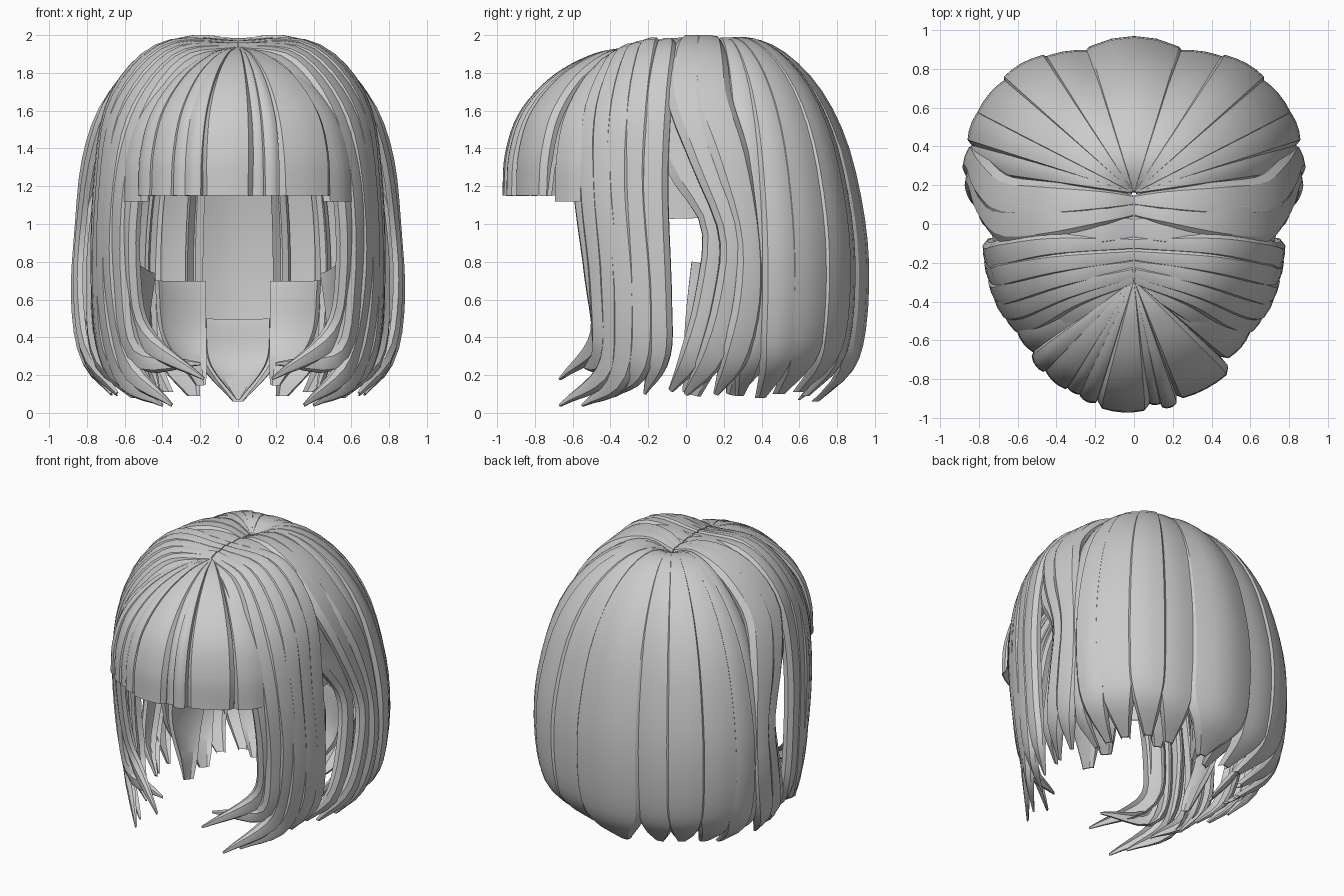
import bpy, bmesh, math
from mathutils import Vector as V

if "Cube" in bpy.data.objects:
    bpy.data.objects.remove(bpy.data.objects["Cube"])


def spline(pts, n):
    """Catmull-Rom samples through control points of any size"""
    p = [V(q) for q in pts]
    p = [2 * p[0] - p[1]] + p + [2 * p[-1] - p[-2]]
    out = []
    for i in range(n + 1):
        u = i / n * (len(p) - 3)
        k = min(int(u), len(p) - 4)
        t = u - k
        a, b, c, d = p[k:k + 4]
        out.append(0.5 * (2 * b + (c - a) * t + (2 * a - 5 * b + 4 * c - d) * t * t
                          + (3 * b - a - 3 * c + d) * t ** 3))
    return out


def outward(p):
    """Approximate head normal"""
    return V((p.x / 0.7, p.y / 0.85, max(0, p.z - 1.1) * 1.1 + 0.001)).normalized()


def solid(name, rows, thick, mirror=False):
    """Closed lock of hair from rows of outer points, thickened inward"""
    bm = bmesh.new()
    n, rings = len(rows), []
    for i, row in enumerate(rows):
        th = thick * min(1, 0.25 + (n - 1 - i) / (n * 0.25))
        inner = [p - outward(p) * th for p in reversed(row)]
        rings.append([bm.verts.new(p) for p in row + inner])
    m = len(rings[0])
    for a, b in zip(rings, rings[1:]):
        for j in range(m):
            bm.faces.new((a[j], a[(j + 1) % m], b[(j + 1) % m], b[j]))
    bm.faces.new(rings[0])
    bm.faces.new(rings[-1])
    bmesh.ops.recalc_face_normals(bm, faces=bm.faces)
    me = bpy.data.meshes.new(name)
    bm.to_mesh(me)
    bm.free()
    ob = bpy.data.objects.new(name, me)
    bpy.context.collection.objects.link(ob)
    if mirror:
        ob.modifiers.new("mirror", 'MIRROR').use_mirror_merge = False
    bpy.ops.object.select_all(action='DESELECT')
    ob.select_set(True)
    bpy.context.view_layer.objects.active = ob
    bpy.ops.object.shade_smooth_by_angle(angle=math.radians(25))
    return ob


def fan_lock(name, origin, a, b, profile, bulge, tip, mirror=False, dz=0, taper=0.78, thick=0.03, edge=0.03):
    """Lock radiating from origin to outline points a, b, following (fraction, z); bevelled edges"""
    o, a, b = V(origin), V(a), V(b)
    rows, n = [], 26
    out = ((a + b) / 2 - o).normalized()
    for i, q in enumerate(spline(profile, n)):
        t = i / n
        w = 1 if t < taper else 1 - (1 - tip) * ((t - taper) / (1 - taper)) ** 1.6
        row = []
        for s0 in (0, .1, .3, .5, .7, .9, 1):
            s = 0.5 + (s0 - 0.5) * w
            e = a.lerp(b, s) + out * bulge * (4 * s * (1 - s))
            p = o + (e - o) * max(q.x, 0.012)
            p = V((p.x, p.y, q.y + dz * t))
            if s0 in (0, 1):
                p -= outward(p) * edge * min(1, q.x * 2)
            row.append(p)
        rows.append(row)
    return solid(name, rows, thick, mirror)


def path_lock(name, pts, widths, thick=0.03, bulge=0.035, mirror=True, n=28):
    """Lock swept along a path, lying against the head; flat top with bevelled edges"""
    path = spline(pts, n)
    wid = spline([(w, 0) for w in widths], n)
    rows = []
    for i, p in enumerate(path):
        tan = (path[min(i + 1, n)] - path[max(i - 1, 0)]).normalized()
        nor = outward(p)
        side = tan.cross(nor).normalized()
        nor = side.cross(tan).normalized()
        w = max(wid[i].x, 0.012)
        row = [p + side * w * k + nor * bulge * h * min(1, w / 0.12)
               for k, h in ((-.5, 0), (-.33, .85), (0, 1), (.33, .85), (.5, 0))]
        for q in row:
            q.x = max(q.x, 0.003) if mirror else q.x
            q.z = min(max(q.z, 0.0), 2.0)
        rows.append(row)
    return solid(name, rows, thick, mirror)


# Back locks: fan from the crown to the nape
BACK = [(0, 1.93), (.2, 1.985), (.43, 1.92), (.67, 1.73), (.85, 1.45), (.96, 1.09),
        (1, .76), (.975, .42), (.89, .22), (.67, .06)]
crown = (0, .16)
fan_lock("back_lock_centre", crown, (-.29, .885), (.29, .885), BACK, .085, .15)
for i, (a, b, dz) in enumerate([((.2, .895), (.51, .84), .03), ((.44, .88), (.69, .74), .05),
                                ((.63, .77), (.82, .55), .04), ((.77, .62), (.86, .41), .02),
                                ((.82, .44), (.83, .26), .03)]):
    fan_lock("back_lock_%d" % (i + 1), crown, a, b, BACK, .025, .3, True, dz)

# Fringe: straight-cut locks over the forehead
FRINGE = [(0, 1.94), (.3, 1.9), (.62, 1.78), (.87, 1.59), (.98, 1.37), (1, 1.15)]
for i, (a, b, dz) in enumerate([((-.61, -.53), (-.49, -.68), -.03), ((-.53, -.66), (-.45, -.77), 0),
                                ((-.47, -.73), (-.33, -.86), 0), ((-.36, -.81), (-.26, -.88), 0),
                                ((-.29, -.87), (-.18, -.92), 0), ((-.2, -.94), (.09, -.955), 0),
                                ((.06, -.915), (.16, -.905), 0), ((.13, -.94), (.23, -.91), 0),
                                ((.21, -.91), (.51, -.75), 0), ((.46, -.71), (.61, -.53), -.03)]):
    fan_lock("fringe_lock_%d" % (i + 1), (0, -.29), a, b, FRINGE, .025, .93, False, dz, .5, .03, .025)

# Side locks: from the parting down past the cheeks, curling forward
SIDE = [
    [(0, -.29, 1.92), (.24, -.42, 1.84), (.43, -.53, 1.6), (.56, -.54, 1.22), (.58, -.48, .75), (.5, -.46, .4), (.18, -.67, .18)],
    [(0, -.28, 1.93), (.3, -.37, 1.87), (.51, -.48, 1.6), (.61, -.5, 1.2), (.62, -.45, .7), (.54, -.45, .3), (.2, -.58, .26)],
    [(0, -.25, 1.94), (.33, -.33, 1.89), (.57, -.42, 1.6), (.66, -.43, 1.2), (.67, -.39, .7), (.58, -.41, .25), (.35, -.67, .04)],
    [(0, -.21, 1.94), (.36, -.27, 1.91), (.61, -.34, 1.62), (.69, -.36, 1.2), (.7, -.32, .6), (.61, -.35, .2), (.4, -.55, .04)],
    [(0, -.16, 1.95), (.38, -.2, 1.93), (.64, -.25, 1.64), (.71, -.27, 1.2), (.73, -.23, .6), (.67, -.25, .25), (.47, -.38, .09)],
    [(0, -.1, 1.95), (.4, -.11, 1.93), (.65, -.15, 1.66), (.73, -.17, 1.2), (.74, -.15, .6), (.7, -.15, .3), (.58, -.22, .1)],
]
for i, pts in enumerate(SIDE):
    path_lock("side_lock_%d" % (i + 1), pts, (.07, .12, .15, .15, .15, .13, .015))

# Ear locks: sweep back around the ear opening, then forward again
path_lock("ear_lock_outer", [(0, .07, 1.93), (.2, .05, 1.97), (.45, .02, 1.89), (.66, .02, 1.67), (.77, .12, 1.35),
                             (.82, .25, .95), (.83, .23, .6), (.79, .14, .3), (.64, .0, .1)],
          (.08, .15, .21, .24, .2, .15, .17, .15, .03))
path_lock("ear_lock_inner", [(0, -.02, 1.93), (.2, -.03, 1.95), (.45, -.06, 1.87), (.63, -.06, 1.65), (.69, .0, 1.35),
                             (.75, .15, 1.0), (.77, .12, .6), (.74, .03, .3), (.6, -.08, .12)],
          (.14, .2, .22, .22, .25, .14, .15, .13, .03))
path_lock("ear_lock_rear", [(0, .12, 1.93), (.2, .12, 1.97), (.45, .12, 1.88), (.67, .14, 1.65), (.78, .24, 1.35),
                            (.825, .33, .95), (.84, .33, .6), (.8, .26, .3), (.67, .16, .1)],
          (.06, .14, .2, .22, .2, .14, .16, .15, .03))

# Short blunt lock above the ear
path_lock("ear_top_lock", [(.5, .03, 1.7), (.59, .04, 1.4), (.62, .05, 1.03)], (.2, .28, .28), bulge=.01)

# Nape locks: short inner layer
path_lock("nape_lock_centre", [(0, .83, .5), (0, .79, .27), (0, .6, .07)], (.35, .31, .02), .03, .02, False)
path_lock("nape_lock_mid", [(.31, .68, .7), (.29, .64, .4), (.2, .48, .15)], (.3, .26, .06), .03, .02)
path_lock("nape_lock_side", [(.51, .19, .77), (.52, .13, .45), (.42, .03, .1)], (.34, .28, .1), .03, .02)
path_lock("nape_lock_rear", [(.64, .4, .7), (.6, .36, .35), (.45, .25, .1)], (.3, .26, .08), .03, .02)
